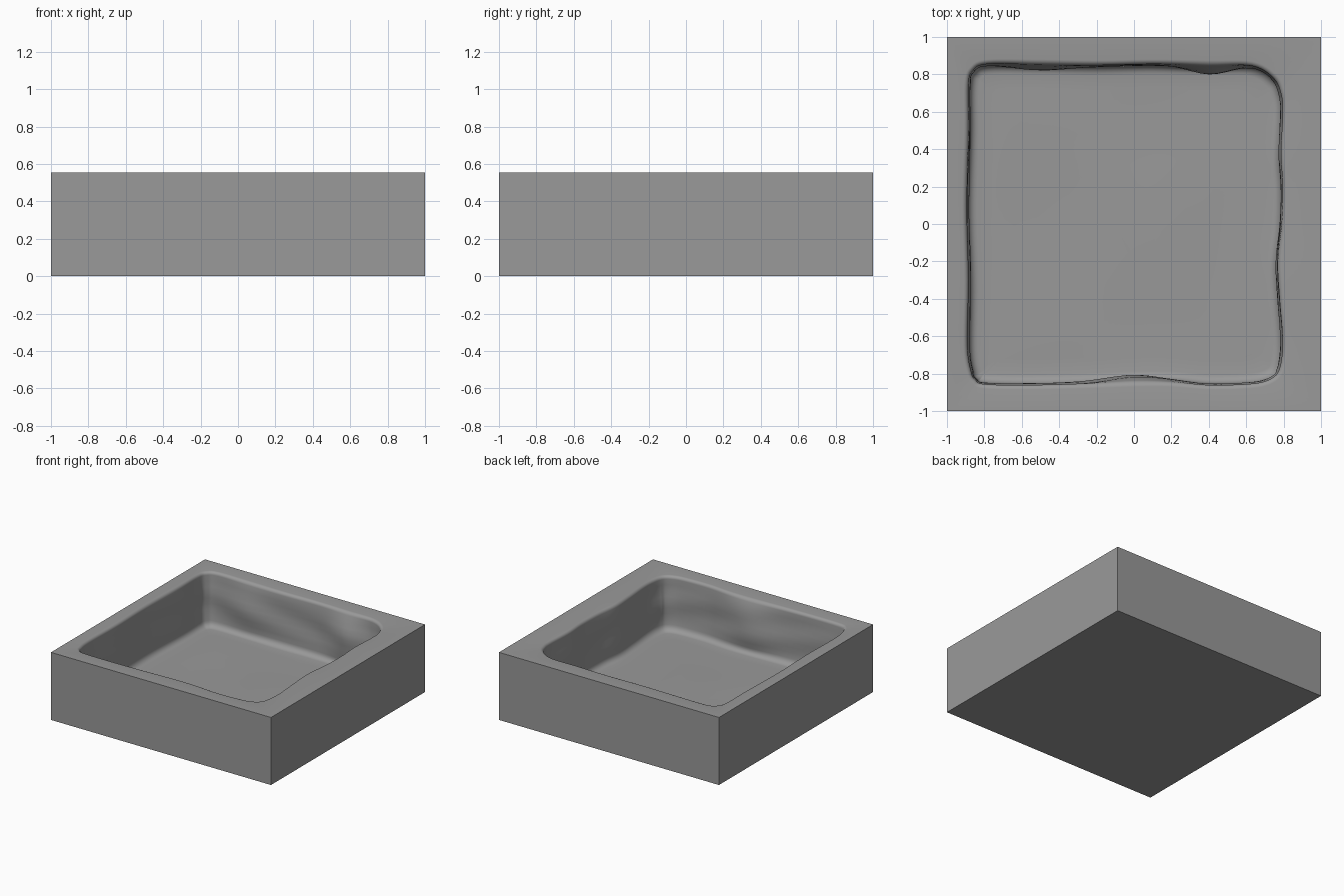
import bpy, bmesh, math
from mathutils import Vector

if "Cube" in bpy.data.objects:
    bpy.data.objects.remove(bpy.data.objects["Cube"])

H = 0.555       # block height
FLOOR = 0.11    # height of the basin floor

# Basin outline just below the rim, counter-clockwise from the front left
outline = [(-0.80, -0.855), (-0.6, -0.86), (-0.3, -0.855), (0.0, -0.845), (0.2, -0.845),
           (0.4, -0.86), (0.6, -0.855), (0.7, -0.84), (0.765, -0.80), (0.79, -0.72), (0.795, -0.6),
           (0.78, -0.4), (0.77, -0.2), (0.79, 0.0), (0.795, 0.2), (0.785, 0.38),
           (0.795, 0.6), (0.785, 0.70), (0.745, 0.78), (0.63, 0.845), (0.4, 0.85),
           (0.1, 0.855), (-0.2, 0.85), (-0.5, 0.855), (-0.78, 0.855), (-0.86, 0.82), (-0.885, 0.74),
           (-0.885, 0.5), (-0.895, 0.1), (-0.885, -0.3), (-0.89, -0.65),
           (-0.87, -0.79), (-0.845, -0.835)]


def spline(pts, steps=6):
    """Closed Catmull-Rom curve through pts."""
    p = [Vector(q) for q in pts]
    n, out = len(p), []
    for i in range(n):
        a, b, c, d = (p[(i + k) % n] for k in (-1, 0, 1, 2))
        for s in range(steps):
            t = s / steps
            out.append(0.5 * (2*b + (c - a)*t + (2*a - 5*b + 4*c - d)*t*t
                              + (3*b - a - 3*c + d)*t**3))
    return out


base = spline(outline)
N = len(base)
inward = []
for i in range(N):
    t = (base[(i + 1) % N] - base[i - 1]).normalized()
    inward.append(Vector((-t.y, t.x)))


def bump(p, z):
    """Gentle carved bulges on the basin walls."""
    mid = math.sin(math.pi * max(0, min(1, (H - z) / (H - FLOOR))))
    if p.y > 0.78:
        b = 0.045*math.exp(-((p.x - 0.4)/0.15)**2) + 0.025*math.exp(-((p.x + 0.5)/0.2)**2)
    elif p.y < -0.8:
        b = 0.035*math.exp(-(p.x/0.2)**2)
    else:
        b = 0.005
    return mid * (b + 0.006*math.sin(5*p.x + 4*p.y + 22*z))


bm = bmesh.new()


def ring(points):
    return [bm.verts.new(p) for p in points]


# Outer square, radially matched to the outline, with exact corners
square = [p / max(abs(p.x), abs(p.y)) for p in base]
for c in [(-1, -1), (1, -1), (1, 1), (-1, 1)]:
    c = Vector(c)
    i = min(range(N), key=lambda k: (square[k] - c).length)
    square[i] = c

rings = [ring([(p.x, p.y, 0) for p in square]), ring([(p.x, p.y, H) for p in square])]

# Wall profile: soft rim, wall, rounded foot
r, f = 0.025, 0.05
profile = [(-r + r*math.sin(a), H - r + r*math.cos(a))
           for a in (k*math.pi/10 for k in range(6))]
z0, z1 = H - r, FLOOR + f
profile += [(0.006*k/8, z0 + (z1 - z0)*k/8) for k in range(1, 9)]
profile += [(0.006 + f - f*math.cos(a), z1 - f*math.sin(a))
            for a in (k*math.pi/10 for k in range(1, 6))]
last = []
for inset, z in profile:
    last = []
    for p, n in zip(base, inward):
        q = p + n*(inset + bump(p, z))
        last.append(q)
    rings.append(ring([(q.x, q.y, z) for q in last]))

# Slightly uneven floor, shrinking towards the middle
mid = Vector((-0.04, 0))
for s in (0.9, 0.75, 0.6, 0.4, 0.2):
    pts = [mid + (q - mid)*s for q in last]
    rings.append(ring([(q.x, q.y, FLOOR + 0.008*(1 - s)*math.sin(5*q.x + 1)*math.cos(4*q.y))
                       for q in pts]))

for a, b in zip(rings, rings[1:]):
    for i in range(N):
        j = (i + 1) % N
        bm.faces.new((a[i], a[j], b[j], b[i]))
bm.faces.new(rings[0][::-1])
bm.faces.new(rings[-1])
bmesh.ops.recalc_face_normals(bm, faces=bm.faces)

mesh = bpy.data.meshes.new("carved_basin")
bm.to_mesh(mesh)
bm.free()
obj = bpy.data.objects.new("carved_basin", mesh)
bpy.context.collection.objects.link(obj)

# Dark grey stone
stone = bpy.data.materials.new("dark_stone")
stone.diffuse_color = (0.32, 0.32, 0.32, 1)
stone.use_nodes = True
stone.node_tree.nodes["Principled BSDF"].inputs["Base Color"].default_value = stone.diffuse_color
mesh.materials.append(stone)

bpy.context.view_layer.objects.active = obj
obj.select_set(True)
bpy.ops.object.shade_smooth_by_angle(angle=math.radians(40))
